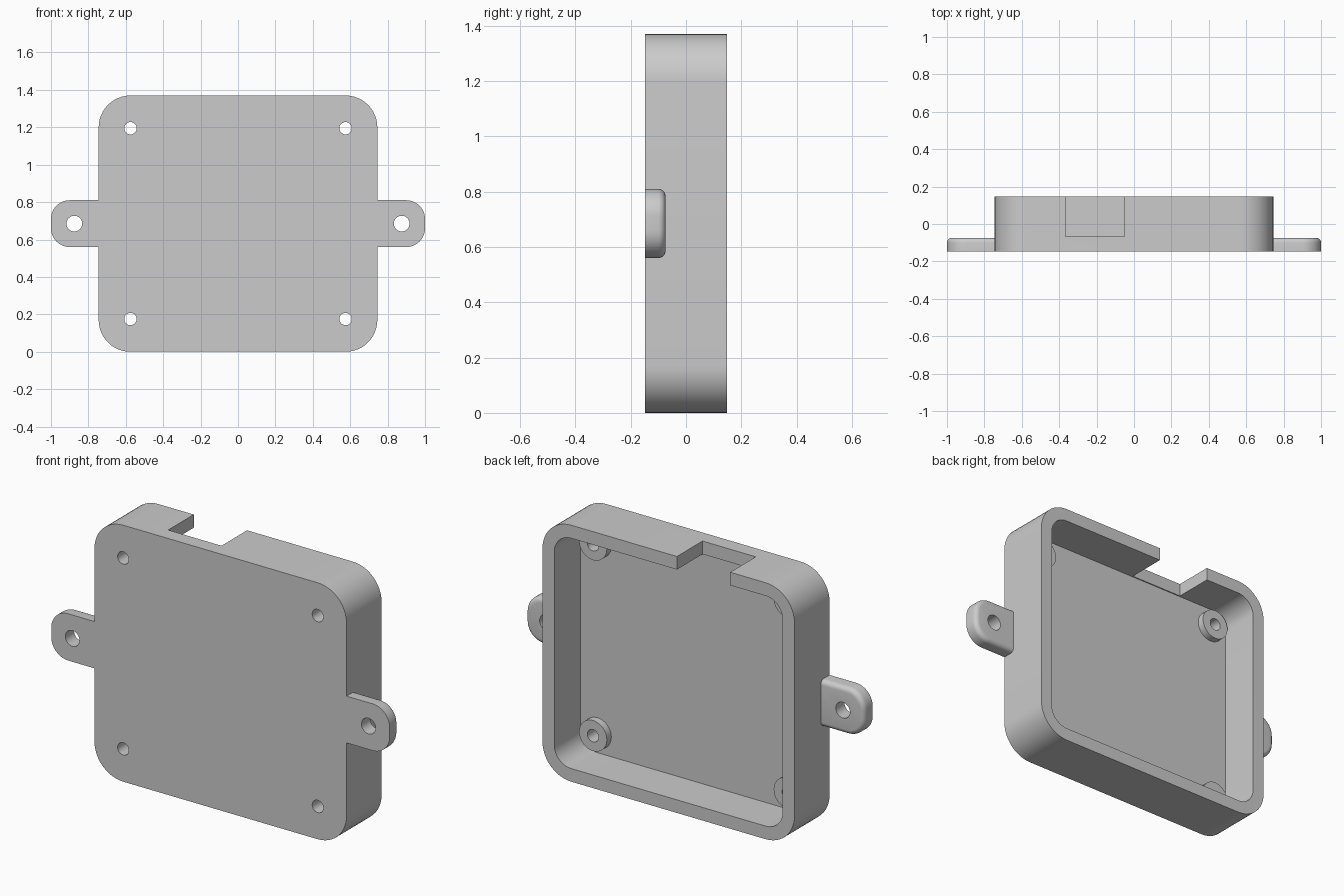
import bpy, bmesh, math

cube = bpy.data.objects.get("Cube")
if cube:
    bpy.data.objects.remove(cube, do_unlink=True)

# Main dimensions
HALF_W, HEIGHT, HALF_D = 0.745, 1.37, 0.148
WALL, MID_Z = 0.07, 0.685
FLOOR = -0.074
SCREW_X, SCREW_Z = 0.575, 0.51
OVER = 0.1

grey = bpy.data.materials.new("light grey plastic")
grey.use_nodes = True
colour = (0.6, 0.6, 0.6, 1)
grey.diffuse_color = colour
grey.node_tree.nodes["Principled BSDF"].inputs["Base Color"].default_value = colour


def rounded(x0, x1, z0, z1, radii, steps=12):
    """Rectangle outline; radii run from top right, anticlockwise."""
    corners = [(x1, z1, -1, -1), (x0, z1, 1, -1), (x0, z0, 1, 1), (x1, z0, -1, 1)]
    points = []
    for i, ((x, z, sx, sz), r) in enumerate(zip(corners, radii)):
        if r == 0:
            points.append((x, z))
            continue
        for k in range(steps + 1):
            a = (i + k / steps) * math.pi / 2
            points.append((x + sx * r + r * math.cos(a), z + sz * r + r * math.sin(a)))
    return points


def circle(x, z, r, steps=32):
    return [(x + r * math.cos(math.tau * k / steps), z + r * math.sin(math.tau * k / steps))
            for k in range(steps)]


def prism(name, outline, y0, y1, fillet=0, joint_x=None):
    """Extrude an outline along y; optionally fillet its back rim away from the joint."""
    bm = bmesh.new()
    base = bm.faces.new([bm.verts.new((x, y0, z)) for x, z in outline])
    new = bmesh.ops.extrude_face_region(bm, geom=[base])["geom"]
    for v in new:
        if isinstance(v, bmesh.types.BMVert):
            v.co.y = y1
    bmesh.ops.recalc_face_normals(bm, faces=bm.faces)
    if fillet:
        rim = [e for e in bm.edges if all(abs(v.co.y - y1) < 1e-5 for v in e.verts)
               and not all(abs(v.co.x - joint_x) < 1e-5 for v in e.verts)]
        bmesh.ops.bevel(bm, geom=rim, offset=fillet, segments=5, profile=0.5, affect='EDGES')
    mesh = bpy.data.meshes.new(name)
    bm.to_mesh(mesh)
    bm.free()
    mesh.materials.append(grey)
    obj = bpy.data.objects.new(name, mesh)
    bpy.context.collection.objects.link(obj)
    return obj


def activate(obj):
    bpy.ops.object.select_all(action='DESELECT')
    obj.select_set(True)
    bpy.context.view_layer.objects.active = obj


def combine(obj, tool, operation):
    activate(obj)
    mod = obj.modifiers.new(operation.title(), 'BOOLEAN')
    mod.operation, mod.solver, mod.object = operation, 'EXACT', tool
    bpy.ops.object.modifier_apply(modifier=mod.name)
    bpy.data.objects.remove(tool, do_unlink=True)


def smooth(obj):
    activate(obj)
    bpy.ops.object.shade_smooth_by_angle(angle=math.radians(30))


# Open tray with rounded corners
tray = prism("enclosure_tray", rounded(-HALF_W, HALF_W, 0, HEIGHT, [0.17] * 4), -HALF_D, HALF_D)
inner = HALF_W - WALL
combine(tray, prism("cavity_cutter", rounded(-inner, inner, WALL, HEIGHT - WALL, [0.1] * 4),
                    FLOOR, HALF_D + OVER), 'DIFFERENCE')

# Cable notch in the top wall
combine(tray, prism("notch_cutter", rounded(-0.365, -0.05, HEIGHT - WALL - 0.02, HEIGHT + OVER, [0] * 4),
                    -0.068, HALF_D + OVER), 'DIFFERENCE')

# Screw bosses with through holes
for sx in (-1, 1):
    for sz in (-1, 1):
        x, z = sx * SCREW_X, MID_Z + sz * SCREW_Z
        combine(tray, prism("boss", circle(x, z, 0.082), FLOOR - 0.03, FLOOR + 0.038), 'UNION')
        combine(tray, prism("screw_cutter", circle(x, z, 0.033), -HALF_D - OVER, HALF_D), 'DIFFERENCE')
smooth(tray)

# Mounting ears on both sides
for side, s in (("left", 1), ("right", -1)):
    outline = rounded(HALF_W, 1, MID_Z - 0.125, MID_Z + 0.125, [0.1, 0, 0, 0.1])
    ear = prism(side + "_mounting_ear", [(s * x, z) for x, z in outline],
                -HALF_D, FLOOR, fillet=0.026, joint_x=s * HALF_W)
    combine(ear, prism("ear_cutter", circle(s * 0.875, MID_Z, 0.042), -HALF_D - OVER, HALF_D), 'DIFFERENCE')
    smooth(ear)
